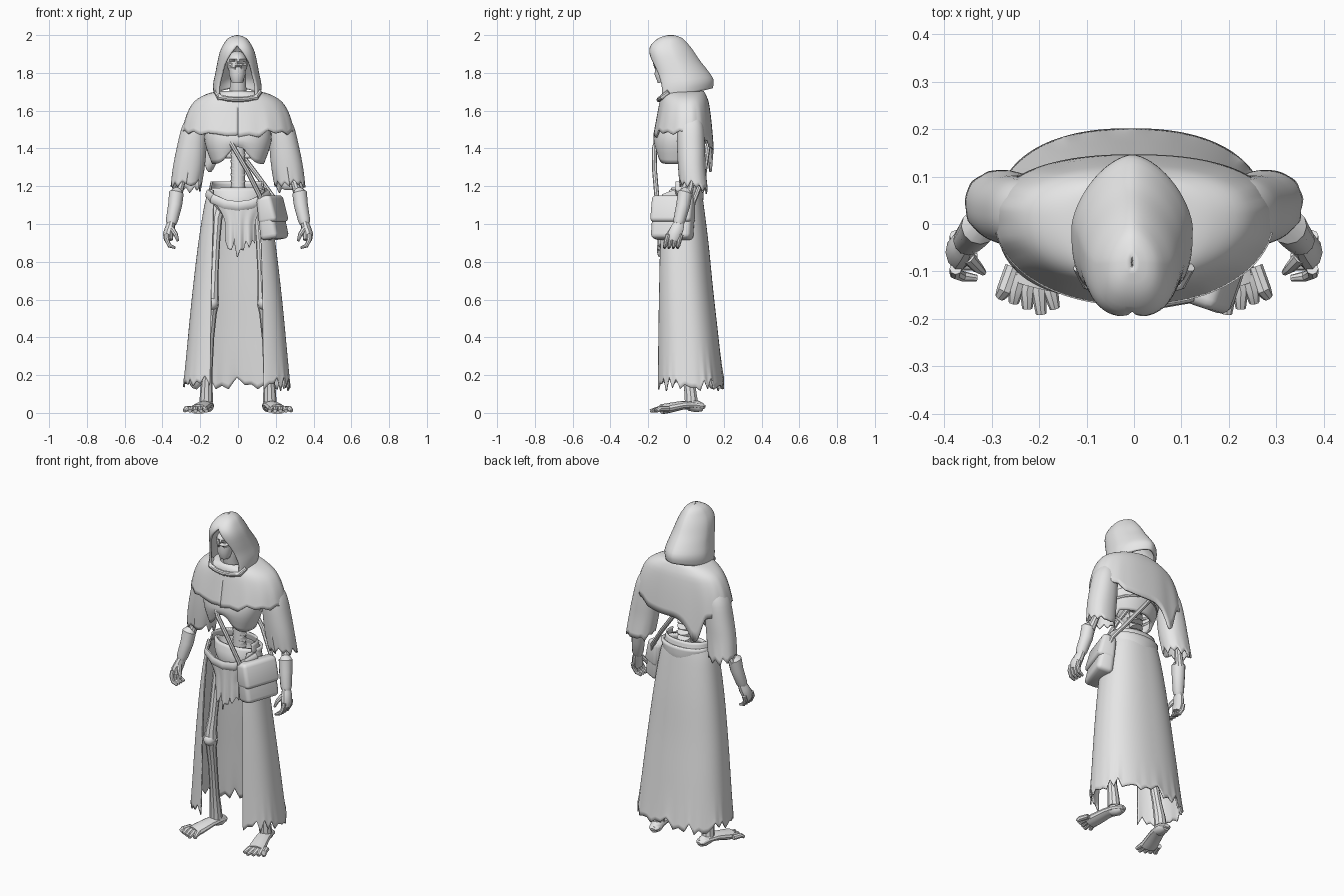
import bpy, bmesh, math, random
from mathutils import Vector, Matrix

if "Cube" in bpy.data.objects:
    bpy.data.objects.remove(bpy.data.objects["Cube"])

random.seed(4)
MAT = bpy.data.materials.new("pale_grey")
MAT.diffuse_color = (0.8, 0.8, 0.8, 1)
MAT.use_nodes = True
MAT.node_tree.nodes["Principled BSDF"].inputs["Base Color"].default_value = MAT.diffuse_color


def finish(name, bm, thick=0):
    bmesh.ops.remove_doubles(bm, verts=bm.verts, dist=0.0008)
    bmesh.ops.recalc_face_normals(bm, faces=bm.faces)
    me = bpy.data.meshes.new(name)
    bm.to_mesh(me)
    bm.free()
    me.materials.append(MAT)
    ob = bpy.data.objects.new(name, me)
    bpy.context.collection.objects.link(ob)
    if thick:
        m = ob.modifiers.new("thickness", 'SOLIDIFY')
        m.thickness = thick
        m.offset = 0
    return ob


def grid(bm, rows, closed=False):
    vs = [[bm.verts.new(p) for p in r] for r in rows]
    n = len(vs[0])
    for a, b in zip(vs, vs[1:]):
        for i in range(n if closed else n - 1):
            j = (i + 1) % n
            bm.faces.new((a[i], a[j], b[j], b[i]))
    return vs


def spline(keys, t):
    f = t * (len(keys) - 1)
    i = min(int(f), len(keys) - 2)
    f -= i
    k = lambda j: keys[max(0, min(len(keys) - 1, j))]
    return [b + 0.5 * f * (c - a + f * (2*a - 5*b + 4*c - d + f * (3*(b - c) + d - a)))
            for a, b, c, d in zip(k(i-1), k(i), k(i+1), k(i+2))]


def teeth(n, amp):
    tab = [amp * (0.5 * random.random() + 0.5 * (i % 2) * random.random() ** .5) for i in range(n + 2)]

    def f(u):
        i = int(u * n)
        return tab[i] + (tab[i + 1] - tab[i]) * (u * n - i)
    return f


def cloth(name, rings, hem=None, jag=None, nf=2, nb=2, nu=80, rows=12, thick=0.008, mid=0.5, cx=0, mat=None,
          start=0.5):
    """Draped shell. ring = z, half width, front y, back y, half opening at front"""
    bm = bmesh.new()
    out = []
    for r in range(rows + 1):
        t = r / rows
        z, a, yf, yb, e = spline(rings, t)
        a = max(a, 0.001)
        p0 = math.asin(min(0.97, max(0, e) / a) ** (nf / 2))
        cy = yf + mid * (yb - yf)
        w = max(0, (t - start) / (1 - start)) ** 1.5
        row = []
        for i in range(nu + 1):
            u = i / nu
            p = p0 + u * (2 * math.pi - 2 * p0)
            s, c = math.sin(p), math.cos(p)
            n = nf if c > 0 else nb
            x = math.copysign(a * abs(s) ** (2 / n), s)
            y = cy - (cy - yf) * c ** (2 / n) if c > 0 else cy + (yb - cy) * abs(c) ** (2 / n)
            dz = (hem(p) if hem else 0) + (jag(u) if jag else 0)
            row.append(Vector((x + cx, y, z + w * dz)))
        out.append([mat @ v for v in row] if mat else row)
    grid(bm, out)
    return finish(name, bm, thick)


def tube(name, pts, radii, squash=1, ref=None, n=10):
    pts = [Vector(p) for p in pts]
    d = (pts[-1] - pts[0]).normalized()
    ref = Vector(ref) if ref else Vector((0, 1, 0)) if abs(d.z) > 0.7 else Vector((0, 0, 1))
    bm = bmesh.new()
    rows = []
    for i, p in enumerate(pts):
        t = (pts[min(i + 1, len(pts) - 1)] - pts[max(i - 1, 0)]).normalized()
        s = t.cross(ref).normalized()
        q = s.cross(t)
        r = radii[i] if isinstance(radii, (list, tuple)) else radii
        rows.append([p + s * r * math.cos(k * math.tau / n) + q * r * squash * math.sin(k * math.tau / n)
                     for k in range(n)])
    vs = grid(bm, rows, True)
    bm.faces.new(vs[0])
    bm.faces.new(vs[-1])
    return finish(name, bm)


def ball(name, loc, size, edit=None):
    bm = bmesh.new()
    bmesh.ops.create_uvsphere(bm, u_segments=28, v_segments=18, radius=1,
                              matrix=Matrix.Translation(loc) @ Matrix.Diagonal((*size, 1)))
    if edit:
        for v in bm.verts:
            edit(v.co)
    return finish(name, bm)


def box(name, loc, dims, rot, bevel):
    bm = bmesh.new()
    bmesh.ops.create_cube(bm, size=1)
    for v in bm.verts:   # narrower at the top
        v.co.x *= 0.75 if v.co.z > 0 else 1
    bmesh.ops.transform(bm, matrix=Matrix.Diagonal((*dims, 1)), verts=bm.verts)
    bmesh.ops.bevel(bm, geom=bm.edges[:], offset=bevel, segments=3, affect='EDGES', profile=0.5)
    bmesh.ops.transform(bm, matrix=rot, verts=bm.verts)
    bmesh.ops.translate(bm, vec=loc, verts=bm.verts)
    return finish(name, bm)


# Hood with face opening
cloth("hood", [(1.995, 0.002, -.09, -.07, 0), (1.98, .043, -.14, -.025, 0), (1.945, .07, -.18, .01, 0),
               (1.905, .088, -.19, .04, .03), (1.85, .1, -.18, .075, .062), (1.79, .11, -.165, .11, .08),
               (1.72, .122, -.158, .14, .096), (1.65, .118, -.16, .135, .095)],
      hem=lambda p: 0.07 * ((1 - math.cos(p)) / 2) ** 1.3, nf=2.8, nb=1.6, rows=21, nu=48, thick=0.012, cx=-.004)
tube("hood_collar", [(-.115, -.09, 1.70), (-.098, -.125, 1.672), (-.05, -.138, 1.662), (0, -.142, 1.658),
                     (.05, -.138, 1.662), (.098, -.125, 1.672), (.115, -.09, 1.70)], .014)


# Skull, jaw and neck
def sockets(v):
    for s in (-1, 1):
        if (v.xz - Vector((s * .024, 1.855))).length < .017 and v.y < -.1:
            v.y += .02
    if (v.xz - Vector((0, 1.825))).length < .01 and v.y < -.1:
        v.y += .015


ball("skull", (-.004, -.09, 1.85), (.055, .085, .066), sockets)
tube("jaw", [(-.004, -.115, 1.84), (-.004, -.125, 1.79), (-.004, -.12, 1.75)], [.046, .043, .03], n=14)
tube("neck", [(0, 0, 1.5), (0, -.05, 1.66), (0, -.075, 1.74), (0, -.08, 1.82)], [.05, .046, .043, .04], n=14)


# Shoulder cape, with a torn point hanging at the back
def cape_hem(p):
    b = (1 - math.cos(p)) / 2
    return (.02 * math.sin(p) ** 2 - .08 * b ** 3 - .035
            - .14 * math.exp(-((p - math.pi - .47) / .2) ** 2))


cloth("shoulder_cape", [(1.70, .09, -.11, .09, 0), (1.685, .16, -.125, .1, 0), (1.645, .228, -.135, .115, 0),
                        (1.575, .27, -.15, .13, 0), (1.49, .292, -.168, .142, 0)],
      cape_hem, teeth(34, .04), nf=2.1, nb=2.3, nu=136, rows=14, thick=.01, mid=.6)

# Rib cage, arched open at the front
cloth("rib_cage", [(1.6, .12, -.12, .08, 0), (1.5, .165, -.155, .09, 0), (1.42, .165, -.165, .085, 0),
                   (1.32, .13, -.148, .06, 0)],
      lambda p: .1 * math.exp(-(math.sin(p / 2) / .22) ** 2) + .03 * (p > 2 and p < 4.3),
      nf=2.3, rows=10, nu=48, thick=.015)
for s in (-1, 1):
    for k in range(2):
        z, a = 1.44 - .045 * k, .168 - .012 * k
        pts = [(s * a * math.sin(q), -.035 - .125 * math.cos(q), z - .03 * math.cos(q - .6) + .02)
               for q in [.45 + k * .12 + i * .26 for i in range(10)]]
        tube("rib", pts, .01, ref=(0, 0, 1), n=8)

# Spine and pelvis
for k in range(9):
    z = 1.14 + k * .035
    tube("vertebra", [(0, .015, z - .016), (0, .012, z - .008), (0, .012, z + .008), (0, .015, z + .016)],
         [.041, .036, .036, .041], n=12)
cloth("pelvis", [(1.19, .145, -.07, .085, 0), (1.13, .135, -.09, .085, 0), (1.07, .1, -.085, .07, 0),
                 (1.03, .05, -.05, .04, 0)], rows=8, nu=32, thick=.014)

# Long skirt, open at the front, rising a little at the back
cloth("skirt", [(1.18, .143, -.12, .078, .125), (1.10, .168, -.138, .09, .122), (.9, .2, -.15, .115, .128),
                (.65, .23, -.154, .14, .135), (.4, .255, -.156, .168, .138), (.115, .28, -.158, .198, .142)],
      None, teeth(46, .085), nf=2.6, nb=2.3, nu=184, rows=30, cx=-.006, start=.82)
cloth("skirt_back_waist", [(1.225, .135, -.1, .07, .133), (1.17, .146, -.11, .081, .142)],
      nf=2.3, nb=2.3, nu=40, rows=3, mid=.4, cx=-.006)

# Waistband and torn loincloth
tube("waistband", [(-.16, -.05, 1.16), (-.135, -.115, 1.135), (-.07, -.138, 1.105), (0, -.142, 1.095),
                   (.07, -.138, 1.105), (.135, -.115, 1.135), (.16, -.05, 1.16)], .013, squash=2)
bm, jag = bmesh.new(), teeth(10, .11)
rows = []
for r in range(17):
    t = r / 16
    w = .078 + .055 * max(0, 1 - t * 2.2) ** 2
    rows.append([(.012 + w * (2 * i / 40 - 1), -.142 + .008 * math.cos(i * .5) * t + .02 * (2 * i / 40 - 1) ** 2,
                  1.11 - .28 * t + t ** 3 * (jag(i / 40.01) - .02 + .05 * abs(2 * i / 40 - 1) ** 2))
                 for i in range(41)])
grid(bm, rows)
finish("loincloth", bm, .007)

for s in (-1, 1):
    X = lambda *ps: [(s * x, y, z) for x, y, z in ps]
    # Ragged sleeves
    cloth("sleeve", [(1.57, .04, -.02, .07, 0), (1.51, .064, -.042, .09, 0), (1.4, .075, -.043, .097, 0),
                     (1.3, .08, -.038, .1, 0), (1.2, .078, -.03, .11, 0)],
          lambda p: .02 * math.cos(p) - .025, teeth(22, .06), nu=88, rows=14, nf=2.2, nb=2.2, start=.65,
          mat=Matrix(((1, 0, -s * .145, s * .449), (0, 1, 0, 0), (0, 0, 1, 0), (0, 0, 0, 1))))
    # Arm bones and wrapped forearms
    tube("upper_arm", X((.21, .03, 1.56), (.27, .035, 1.32), (.3, .025, 1.22), (.322, .008, 1.15)),
         [.025, .02, .021, .026])
    tube("forearm", X((.318, .005, 1.175), (.326, -.005, 1.165), (.333, -.015, 1.1), (.35, -.035, 1.02),
                      (.354, -.04, 1.0)), [.026, .039, .037, .032, .026], n=12)
    # Hands with curled fingers
    tube("palm", X((.352, -.035, 1.01), (.36, -.045, .98), (.37, -.06, .945), (.368, -.066, .915)),
         [.021, .026, .028, .024], squash=1.35)
    for k in range(4):
        y = -.1 + .023 * k
        tube("finger", X((.376, y + .006, .945), (.377, y - .004, .915), (.362, y - .01, .885),
                         (.332, y - .014, .874)), [.013, .0125, .011, .007], n=8, ref=(0, 1, 0))
    tube("thumb", X((.35, -.07, .975), (.33, -.092, .945), (.318, -.102, .91)), [.015, .012, .007], n=8)
    # Leg bones
    tube("thigh_bone", X((.1, .0, 1.09), (.115, -.015, 1.03), (.122, -.035, .9), (.13, -.055, .72),
                         (.136, -.065, .64), (.138, -.065, .59)), [.036, .032, .027, .026, .033, .038])
    ball("knee", (s * .138, -.075, .58), (.034, .036, .036))
    tube("shin_bone", X((.138, -.06, .58), (.142, -.055, .53), (.152, -.025, .4), (.162, .005, .22),
                        (.167, .022, .12), (.168, .028, .06)), [.038, .03, .026, .027, .033, .036])
    # Feet and toes
    tube("foot", X((.155, .1, .032), (.158, .085, .035), (.165, .04, .042), (.18, -.02, .04),
                   (.2, -.09, .026), (.21, -.13, .019)), [.016, .031, .038, .042, .048, .048],
         squash=.85 * .65, n=12)
    tube("heel", X((.157, .09, .03), (.16, .06, .034), (.168, .02, .045)), [.022, .033, .036], squash=.95, n=12)
    for k in range(5):
        x0, f = .175 + .02 * k, abs(k - 1)
        tube("toe", X((x0, -.09, .022), (x0 + .002 + .004 * k, -.14, .022), (x0 - .008 + .009 * k, -.19 + .012 * f, .01)),
             [.017, .017, .011], squash=.85, n=8)

# Satchel, flap and strap
rot = Matrix.Rotation(-.33, 4, 'Z') @ Matrix.Rotation(-.17, 4, 'Y')
c = Vector((.178, -.068, 1.032))
box("satchel", c, (.1, .22, .23), rot, .025)
box("satchel_flap", c + rot.to_3x3() @ Vector((.008, 0, .045)), (.106, .228, .145), rot, .022)
tube("satchel_strap", [(.13, -.145, 1.09), (.115, -.155, 1.15), (.05, -.166, 1.28), (-.02, -.168, 1.40),
                       (-.11, -.12, 1.56), (-.13, 0, 1.62), (-.11, .09, 1.58), (-.02, .118, 1.42),
                       (.1, .095, 1.26), (.195, .045, 1.13), (.205, .025, 1.08)], .013, ref=(1, 0, .6), n=8)

for ob in bpy.data.objects:
    ob.select_set(True)
    bpy.context.view_layer.objects.active = ob
bpy.ops.object.shade_smooth_by_angle(angle=math.radians(32))
